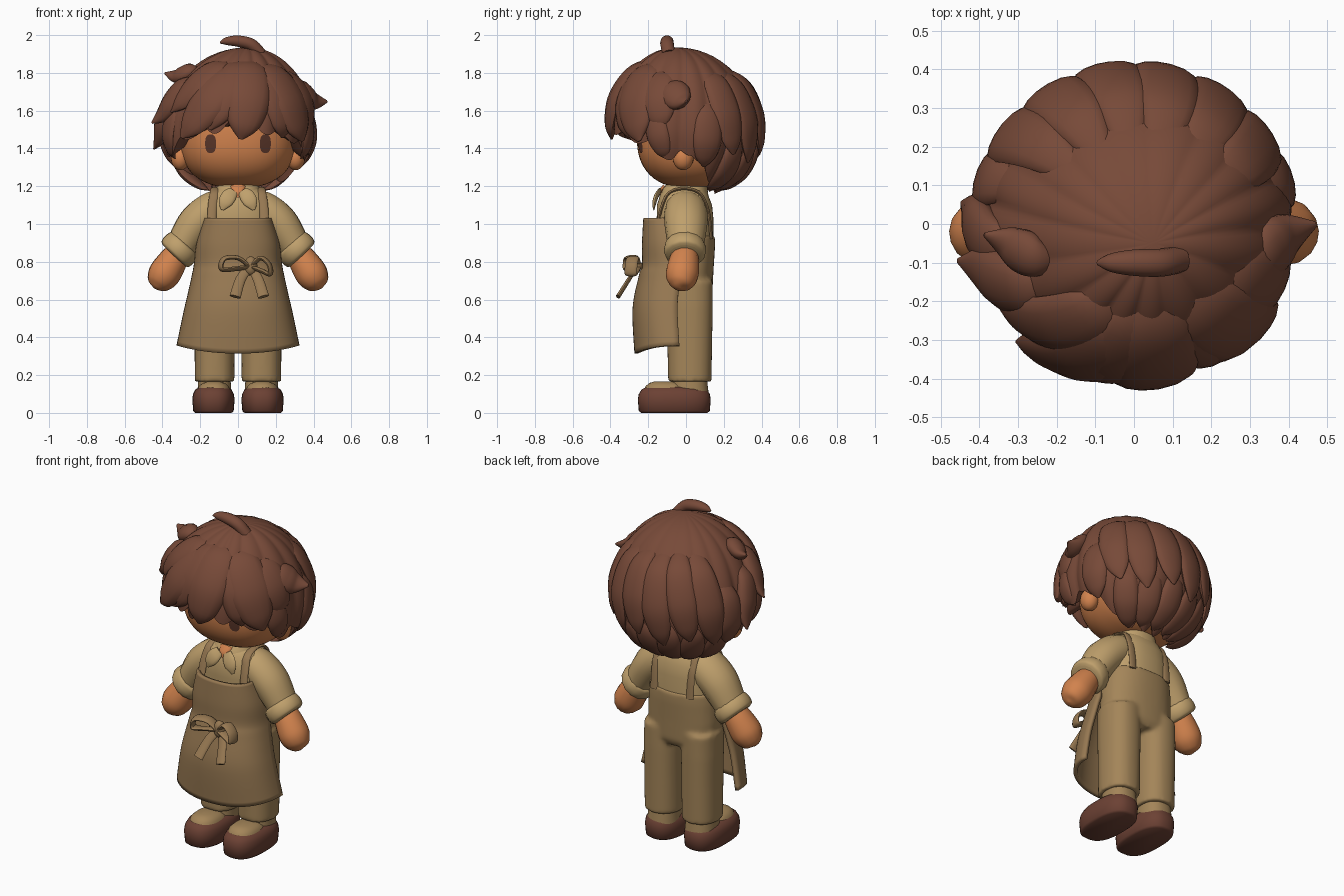
import bpy, bmesh
from math import sin, cos, pi, radians, copysign
from mathutils import Vector

cube = bpy.data.objects.get("Cube")
if cube:
    bpy.data.objects.remove(cube, do_unlink=True)


def material(name, r, g, b):
    m = bpy.data.materials.new(name)
    m.use_nodes = True
    m.diffuse_color = (r, g, b, 1)
    m.node_tree.nodes["Principled BSDF"].inputs["Base Color"].default_value = (r, g, b, 1)
    return m


HAIR = material("hair brown", .185, .068, .04)
SKIN = material("warm skin", .64, .225, .075)
SHIRT = material("cream shirt", .52, .35, .15)
APRON = material("apron tan", .31, .19, .085)
PANTS = material("trouser tan", .37, .235, .1)
SHOE = material("shoe brown", .15, .053, .034)
EYE = material("eye brown", .1, .036, .022)


def make(name, bm, mat, angle=50):
    bmesh.ops.recalc_face_normals(bm, faces=bm.faces)
    me = bpy.data.meshes.new(name)
    bm.to_mesh(me)
    bm.free()
    me.materials.append(mat)
    ob = bpy.data.objects.new(name, me)
    bpy.context.collection.objects.link(ob)
    bpy.ops.object.select_all(action="DESELECT")
    ob.select_set(True)
    bpy.context.view_layer.objects.active = ob
    bpy.ops.object.shade_smooth_by_angle(angle=radians(angle))
    return ob


def skin_rings(name, rings, mat, closed=True, caps=True):
    # Join successive rings of points into a surface
    bm = bmesh.new()
    rows = [[bm.verts.new(p) for p in ring] for ring in rings]
    n = len(rows[0])
    for a, b in zip(rows, rows[1:]):
        for i in range(n if closed else n - 1):
            j = (i + 1) % n
            bm.faces.new((a[i], a[j], b[j], b[i]))
    if caps:
        bm.faces.new(rows[0])
        bm.faces.new(rows[-1])
    return make(name, bm, mat)


def power(v, e):
    return copysign(abs(v) ** e, v)


def loft(name, levels, mat, cx=0, p=2.3, n=40):
    # Levels: height, half width, half depth, centre y
    rings = [[(cx + rx * power(cos(2 * pi * i / n), 2 / p),
               cy + ry * power(sin(2 * pi * i / n), 2 / p), z) for i in range(n)]
             for z, rx, ry, cy in levels]
    return skin_rings(name, rings, mat)


def smooth_path(pts, steps=6):
    q = [Vector(v) for v in pts]
    q = [q[0]] + q + [q[-1]]
    out = []
    for a, b, c, d in zip(q, q[1:], q[2:], q[3:]):
        for k in range(steps):
            t = k / steps
            out.append(.5 * (2 * b + (c - a) * t + (2 * a - 5 * b + 4 * c - d) * t * t
                             + (3 * b - a - 3 * c + d) * t ** 3))
    return out + [q[-1]]


def tube(name, pts, mat, out, thick=1.0, n=14):
    # Points: x, y, z, half width; out gives the direction of the thin axis
    path = smooth_path(pts)
    rings = []
    for k, q in enumerate(path):
        c, w = q.to_3d(), max(q[3], .002)
        t = (path[min(k + 1, len(path) - 1)].to_3d() - path[max(k - 1, 0)].to_3d()).normalized()
        s = t.cross(out(c)).normalized()
        u = s.cross(t)
        rings.append([c + s * w * cos(2 * pi * i / n) + u * w * thick * sin(2 * pi * i / n)
                      for i in range(n)])
    return skin_rings(name, rings, mat)


def forward(p):
    return Vector((0, -1, .25))


# Head, ears and eyes
HC, HR, HP = Vector((0, .02, 1.46)), Vector((.31, .28, .27)), 2.4
bm = bmesh.new()
bmesh.ops.create_uvsphere(bm, u_segments=48, v_segments=32, radius=1)
for v in bm.verts:
    s = sum(abs(c) ** HP for c in v.co) ** (-1 / HP)
    v.co = HC + Vector([c * s * r for c, r in zip(v.co, HR)])
make("head", bm, SKIN)


def face_point(x, z):
    d = 1 - abs(x / HR.x) ** HP - abs((z - HC.z) / HR.z) ** HP
    return (x, HC.y - HR.y * d ** (1 / HP) - .005, z)


for side, sx in (("left", 1), ("right", -1)):
    bm = bmesh.new()
    mid = bm.verts.new(face_point(sx * .145, 1.425))
    ring = [bm.verts.new(face_point(sx * .145 + .029 * power(cos(i * pi / 12), .8),
                                    1.425 + .05 * power(sin(i * pi / 12), .8))) for i in range(24)]
    for i in range(24):
        bm.faces.new((mid, ring[i], ring[(i + 1) % 24]))
    make(side + "_eye", bm, EYE)
    bm = bmesh.new()
    bmesh.ops.create_uvsphere(bm, u_segments=20, v_segments=14, radius=1)
    for v in bm.verts:
        v.co = Vector((sx * .305 + v.co.x * .05, v.co.y * .055 - .015, 1.35 + v.co.z * .065))
    make(side + "_ear", bm, SKIN)

# Hair cap with rounded strands and a ragged hem
C = Vector((0, 0, 1.5))
HEM = [(0, 8), (40, 0), (60, -10), (78, -20), (95, -14), (110, -34), (130, -54), (180, -60)]


def on_dome(az, el, r=1.0):
    a, e = radians(az), radians(el)
    return C + r * Vector((.395 * cos(e) * sin(a), -.39 * cos(e) * cos(a),
                           (.435 if el > 0 else .36) * sin(e)))


def hem(az):
    az = abs((az + 180) % 360 - 180)
    for (a0, e0), (a1, e1) in zip(HEM, HEM[1:]):
        if az <= a1:
            return e0 + (e1 - e0) * (az - a0) / (a1 - a0)


rings = []
for k in range(27):
    t = .02 + .98 * min(k, 25) / 25
    ring = []
    for i in range(160):
        az = i * 2.25
        lobe = abs(sin(radians(az) * 8 + 1.2 * t + .5 * sin(radians(az) * 3)))
        end = hem(az) - 8 * lobe
        r = 1 + (.055 * lobe - .03) * min(1, 1.3 * t) ** 1.4 + .012 * sin(radians(az) * 5) * t
        p = on_dome(az, 90 + (end - 90) * t, r) if k < 26 else on_dome(az, end + 6, .74)
        ring.append(p + Vector((.05, -.05, 0)) * (1 - t) ** 2)
    rings.append(ring)
skin_rings("hair_cap", rings, HAIR)


def lock(name, start, end, w, r=1.04, thick=.42):
    # A tapering strand swept over the dome between two azimuth, elevation pairs
    pts = []
    for t, k, lift in ((0, .3, .88), (.3, .85, .98), (.6, 1, 1.01), (.85, .72, .3 * r + .71), (1, .1, r)):
        az = start[0] + (end[0] - start[0]) * t ** 1.3
        el = start[1] + (end[1] - start[1]) * t
        pts.append((*on_dome(az, el, lift), w * k))
    tube(name, pts, HAIR, lambda p: p - C, thick)


# Fringe
lock("fringe_centre", (15, 70), (2, -8), .12, 1.02)
lock("fringe_centre_side", (5, 68), (-22, 0), .1, 1.02)
lock("fringe_right", (0, 62), (-44, -6), .11, 1.1)
lock("fringe_right_upper", (-15, 66), (-60, 12), .09, 1.06)
lock("fringe_left_inner", (32, 66), (38, -7), .1, .98)
lock("fringe_left", (35, 66), (54, -9), .12, 1.09)
# Side strands and flicks
lock("side_left_flick", (72, 36), (90, 16), .085, 1.24, .6)
lock("side_left_middle", (60, 55), (72, 0), .1, 1.0)
lock("side_right_flick", (-66, 52), (-86, 35), .06, 1.2, .7)
lock("side_right_middle", (-55, 45), (-78, 4), .085, 1.18, .55)
lock("side_right_low", (-78, 35), (-97, -14), .08, 1.17, .55)
for side, sx in (("left", 1), ("right", -1)):
    lock(side + "_temple_lock", (sx * 62, 30), (sx * 73, -26), .065, .98)
    lock(side + "_behind_ear_lock", (sx * 108, 30), (sx * 106, -32), .08, 1.03)
# Layered strands at the back
for i, az in enumerate(range(125, 245, 22)):
    lock(f"back_lock_{i + 1}", (az - 8, 60), (az + 5, -20 - 7 * (i % 2)), .085, 1.07, .36)
    lock(f"nape_lock_{i + 1}", (az + 9, 0), (az + 6, -63), .07, 1.0, .4)
# Cowlick
tube("cowlick", [(.12, -.09, 1.9, .035), (.07, -.1, 1.95, .036), (0, -.1, 1.968, .034),
                 (-.06, -.1, 1.968, .024), (-.095, -.1, 1.96, .006)], HAIR,
     lambda p: Vector((0, 0, 1)), .9)

# Neck, shirt and collar
loft("neck", [(1.1, .075, .075, -.02), (1.26, .075, .075, -.02)], SKIN)
loft("shirt_body", [(.75, .2, .135, .01), (.9, .2, .145, 0), (1.03, .195, .15, -.005),
                    (1.1, .185, .146, -.008), (1.16, .15, .125, -.01), (1.2, .1, .095, -.01)], SHIRT)
loft("collar_band", [(1.14, .13, .13, -.01), (1.19, .115, .118, -.005), (1.225, .1, .1, .01),
                     (1.2, .08, .08, .01)], SHIRT)
tube("open_neckline", [(0, -.11, 1.2, .04), (0, -.137, 1.17, .028), (0, -.148, 1.14, .004)],
     SKIN, forward, .35)

# Trousers: legs and seat blended into one body
parts = [loft("trousers", [(.6, .17, .1, .02), (.64, .212, .125, .015), (.76, .218, .136, .01),
                           (.88, .214, .152, .002), (.94, .206, .152, .002)], PANTS)]
for sx in (1, -1):
    parts.append(loft("trouser_leg", [(.165, .105, .115, .02), (.4, .106, .119, .02),
                                      (.56, .108, .122, .02), (.7, .105, .124, .018)], PANTS, sx * .124))
for ob in parts:
    ob.select_set(True)
bpy.context.view_layer.objects.active = parts[0]
bpy.ops.object.join()
remesh = parts[0].modifiers.new("blend", "REMESH")
remesh.voxel_size = .012
remesh.use_smooth_shade = True
parts[0].modifiers.new("soften", "SMOOTH").iterations = 6

for side, sx in (("left", 1), ("right", -1)):
    # Collar flap and strap
    tube(side + "_collar_flap", [(sx * .025, -.14, 1.175, .028), (sx * .05, -.158, 1.145, .04),
                                 (sx * .07, -.168, 1.11, .034), (sx * .085, -.17, 1.075, .008)],
         SHIRT, forward, .3)
    tube(side + "_strap", [(sx * .14, -.15, 1.01, .024), (sx * .135, -.125, 1.1, .024),
                           (sx * .125, -.09, 1.165, .024), (sx * .12, -.01, 1.188, .024),
                           (sx * .12, .07, 1.165, .024), (sx * .12, .108, 1.1, .024),
                           (sx * .12, .124, 1.03, .024), (sx * .12, .134, .92, .024)],
         APRON, lambda p: p - Vector((p.x, 0, 1.0)), .35)
    # Sleeve, rolled cuff and mitten hand
    tube(side + "_sleeve", [(sx * .08, 0, 1.09, .08), (sx * .13, 0, 1.075, .1),
                            (sx * .22, 0, 1.0, .102), (sx * .3, 0, .88, .085)], SHIRT, forward, 1.12)
    tube(side + "_cuff", [(sx * (.31 + .69 * d), -.005, .865 - .72 * d, w) for d, w in
                          ((-.045, .08), (-.035, .098), (0, .106), (.033, .1), (.045, .08))],
         SHIRT, forward, 1.06)
    tube(side + "_hand", [(sx * x, y, z, w) for x, y, z, w in
                          ((.3, 0, .87, .06), (.345, -.01, .805, .078), (.39, -.02, .735, .086),
                           (.42, -.026, .69, .069), (.435, -.03, .667, .04), (.441, -.03, .658, .003))],
         SKIN, forward, 1.02)
    # Ankle and shoe
    loft(side + "_ankle", [(.1, .09, .1, .02), (.19, .085, .09, .02)], PANTS, sx * .125)
    loft(side + "_shoe_top", [(.11, .088, .125, -.1), (.14, .08, .11, -.105), (.158, .06, .085, -.11),
                              (.167, .03, .045, -.12)], PANTS, sx * .128)
    loft(side + "_shoe", [(0, .096, .175, -.062), (.01, .107, .188, -.062), (.07, .112, .193, -.062),
                          (.1, .108, .188, -.062), (.125, .095, .172, -.062), (.138, .07, .145, -.062)],
         SHOE, sx * .13, 2.5)

# Apron: curved sheet given thickness
levels = smooth_path([(.315, .315, -.262, -.035), (.55, .272, -.272, -.045), (.72, .235, -.24, -.03),
                      (.79, .222, -.222, -.02), (.9, .208, -.222, -.05), (1.03, .165, -.215, -.1)])
rings = []
for z, w, front, back in levels:
    ring = []
    for i in range(41):
        a = pi * (i / 40 - .5)
        lift = .04 * sin(a) ** 2 * max(0, 1 - (z - .315) / .3)
        ring.append((w * power(sin(a), .9), back + (front - back) * abs(cos(a)) ** .75, z + lift))
    rings.append(ring)
apron = skin_rings("apron", rings, APRON, closed=False, caps=False)
mod = apron.modifiers.new("thickness", "SOLIDIFY")
mod.thickness = .022
mod.offset = 0

# Bow: loops, tails and knot
for side, pts in (("right", [(.06, .775), (0, .82), (-.075, .815), (-.085, .76), (0, .765), (.05, .77)]),
                  ("left", [(.07, .775), (.12, .82), (.165, .785), (.17, .735), (.13, .75), (.08, .77)])):
    centre = Vector((sum(p[0] for p in pts) / 6, -.28, sum(p[1] for p in pts) / 6))
    tube(side + "_bow_loop", [(x, -.268 - .22 * abs(x - .065), z, .034) for x, z in pts], APRON,
         lambda p: p - centre, .35)
for side, x in (("right", -.015), ("left", .135)):
    tube(side + "_bow_tail", [(.065, -.26, .775, .022), (.06 + (x - .06) * .6, -.3, .71, .027),
                              (x, -.36, .615, .03)], APRON, forward, .4)
tube("bow_knot", [(.068, -.255, .815, .015), (.068, -.265, .8, .032), (.068, -.265, .755, .032),
                  (.068, -.255, .74, .015)], APRON, forward, 1.1)
